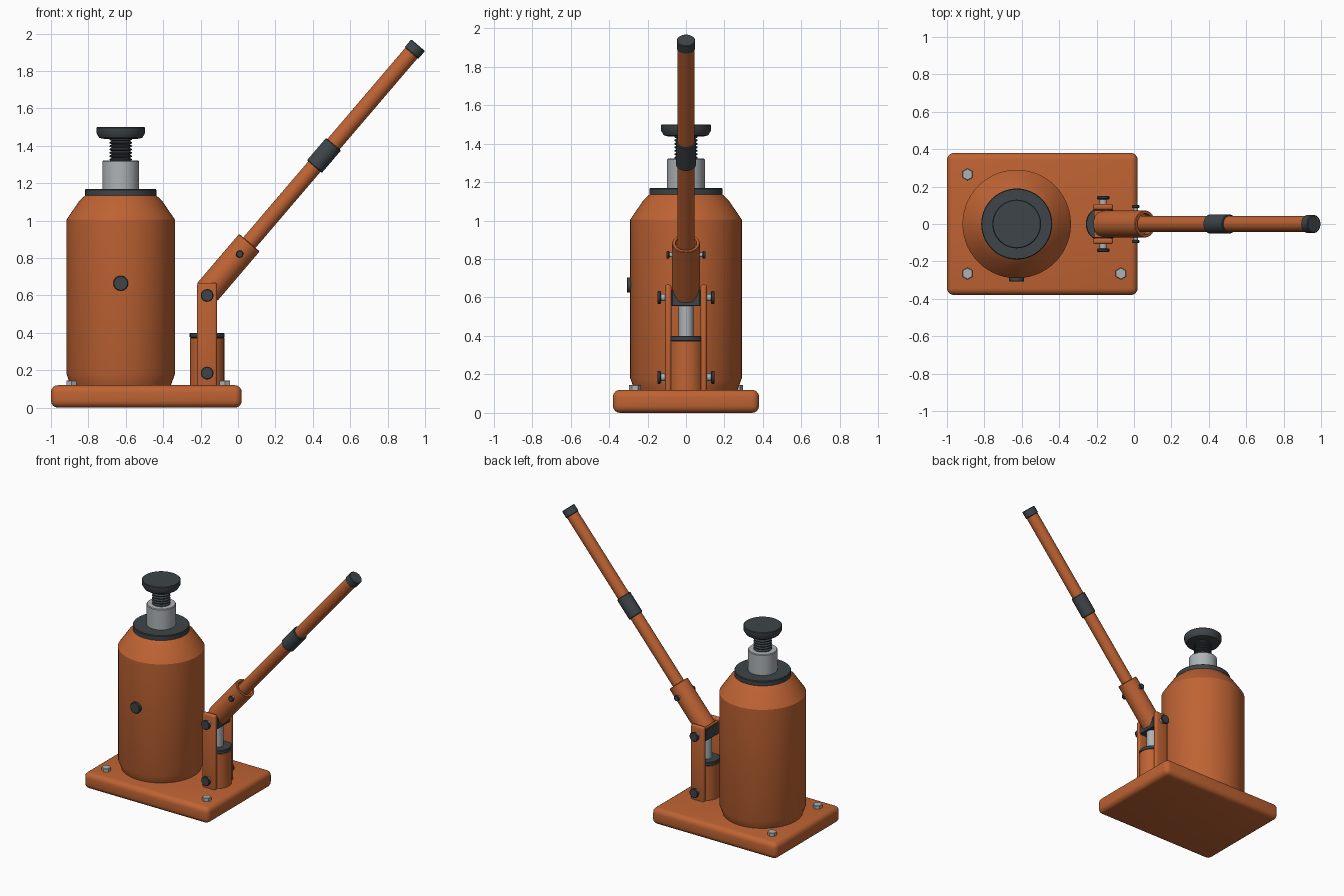
import bpy, bmesh, math
from mathutils import Vector

cube = bpy.data.objects.get("Cube")
if cube:
    bpy.data.objects.remove(cube, do_unlink=True)


def material(name, rgb):
    m = bpy.data.materials.new(name)
    m.use_nodes = True
    m.diffuse_color = (*rgb, 1)
    m.node_tree.nodes["Principled BSDF"].inputs["Base Color"].default_value = (*rgb, 1)
    return m


ORANGE = material("orange_paint", (0.52, 0.125, 0.033))
DARK = material("dark_steel", (0.047, 0.058, 0.065))
STEEL = material("light_steel", (0.42, 0.45, 0.47))


def finish(name, bm, mat, smooth=True):
    bmesh.ops.recalc_face_normals(bm, faces=bm.faces)
    mesh = bpy.data.meshes.new(name)
    bm.to_mesh(mesh)
    bm.free()
    mesh.materials.append(mat)
    ob = bpy.data.objects.new(name, mesh)
    bpy.context.collection.objects.link(ob)
    if smooth:
        bpy.ops.object.select_all(action="DESELECT")
        ob.select_set(True)
        bpy.context.view_layer.objects.active = ob
        bpy.ops.object.shade_smooth_by_angle(angle=math.radians(32))
    return ob


def lathe(name, profile, mat, origin=(0, 0, 0), axis=(0, 0, 1), sides=40, smooth=True):
    """Turn (radius, height) points about an axis; open ends are capped."""
    bm = bmesh.new()
    rings = []
    for r, h in profile:
        rings.append([bm.verts.new((r * math.sin(math.tau * i / sides),
                                    r * math.cos(math.tau * i / sides), h))
                      for i in range(sides)])
    for a, b in zip(rings, rings[1:]):
        for i in range(sides):
            j = (i + 1) % sides
            bm.faces.new((a[i], a[j], b[j], b[i]))
    bm.faces.new(rings[0])
    bm.faces.new(rings[-1])
    turn = Vector((0, 0, 1)).rotation_difference(Vector(axis))
    for v in bm.verts:
        v.co = turn @ v.co + Vector(origin)
    return finish(name, bm, mat, smooth)


def rod(name, r, start, end, mat, edge=0.004, sides=32, smooth=True):
    a, b = Vector(start), Vector(end)
    n = (b - a).length
    return lathe(name, [(r - edge, 0), (r, edge), (r, n - edge), (r - edge, n)],
                 mat, a, (b - a).normalized(), sides, smooth)


def box(name, low, high, mat, bevel, segments=3):
    bm = bmesh.new()
    bmesh.ops.create_cube(bm, size=1)
    for v in bm.verts:
        v.co = [lo + (c + 0.5) * (hi - lo) for c, lo, hi in zip(v.co, low, high)]
    bmesh.ops.bevel(bm, geom=bm.edges[:], offset=bevel, segments=segments,
                    profile=0.5, affect="EDGES")
    return finish(name, bm, mat)


# Base plate and its three hex bolts
box("base_plate", (-1, -0.38, 0), (0.02, 0.38, 0.12), ORANGE, 0.037, 4)
for i, (x, y) in enumerate([(-0.89, 0.265), (-0.89, -0.265), (-0.07, -0.265)]):
    rod(f"base_bolt_{i + 1}", 0.032, (x, y, 0.11), (x, y, 0.145), STEEL, 0.003, 6, False)

# Main cylinder stack
JX = -0.627
axis_base = (JX, 0, 0)
lathe("main_cylinder", [(0.265, 0.11), (0.272, 0.13), (0.29, 0.18), (0.29, 1.005),
                        (0.222, 1.105), (0.19, 1.135)], ORANGE, axis_base, sides=56)
lathe("top_collar", [(0.19, 1.125), (0.19, 1.165), (0.186, 1.17)], DARK, axis_base, sides=56)
lathe("ram", [(0.098, 1.16), (0.098, 1.317), (0.094, 1.322)], STEEL, axis_base)
threads = [(0.045, 1.31)]
for i in range(7):
    z = 1.318 + i * 0.018
    threads += [(0.048, z), (0.061, z + 0.006), (0.061, z + 0.011)]
lathe("extension_screw", threads + [(0.05, 1.45)], DARK, axis_base, sides=32)
lathe("saddle", [(0.09, 1.437), (0.115, 1.443), (0.13, 1.468), (0.13, 1.496), (0.126, 1.5)],
      DARK, axis_base, sides=48)
rod("release_valve", 0.04, (JX, -0.27, 0.665), (JX, -0.308, 0.665), DARK)

# Pump cylinder and piston
PX = -0.165
rod("pump_cylinder", 0.092, (PX, 0, 0.11), (PX, 0, 0.375), ORANGE)
rod("pump_cap", 0.093, (PX, 0, 0.373), (PX, 0, 0.4), DARK)
rod("pump_piston", 0.038, (PX, 0, 0.39), (PX, 0, 0.59), STEEL)

# Pivot block between the link plates
box("pivot_block", (-0.215, -0.075, 0.555), (-0.115, 0.075, 0.642), DARK, 0.004, 1)
box("pivot_block_top", (-0.215, -0.073, 0.64), (-0.13, 0.073, 0.649), ORANGE, 0.002, 1)

# Lever axis, measured from the pivot
start = Vector((-0.163, 0, 0.62))
tip = Vector((0.963, 0, 1.938))
along = (tip - start).normalized()


def on_lever(d):
    return start + along * d


reach = (tip - start).length
lathe("handle_socket", [(0.072, 0), (0.072, 0.341), (0.069, 0.345), (0.056, 0.345),
                        (0.054, 0.315)], ORANGE, start, along)
rod("handle", 0.043, on_lever(0.2), on_lever(reach - 0.02), ORANGE)
rod("handle_sleeve", 0.052, on_lever(0.88), on_lever(1.037), DARK)
rod("handle_tip", 0.048, on_lever(reach - 0.055), tip, DARK)

# Link plates, pivot pins and socket pin on both sides
PIN = on_lever(0.265)
for side, s in (("left", 1), ("right", -1)):
    ys = sorted((s * 0.076, s * 0.108))
    box(f"link_plate_{side}", (-0.219, ys[0], 0.11), (-0.112, ys[1], 0.667), ORANGE, 0.012)
    for level, z in (("lower", 0.185), ("upper", 0.6)):
        rod(f"{level}_pin_{side}", 0.019, (PX, s * 0.07, z), (PX, s * 0.135, z), STEEL)
        rod(f"{level}_pin_head_{side}", 0.034, (PX, s * 0.131, z), (PX, s * 0.149, z), DARK)
    rod(f"socket_pin_{side}", 0.012, (PIN.x, s * 0.05, PIN.z), (PIN.x, s * 0.09, PIN.z), STEEL)
    rod(f"socket_pin_head_{side}", 0.02, (PIN.x, s * 0.086, PIN.z), (PIN.x, s * 0.102, PIN.z), DARK)
